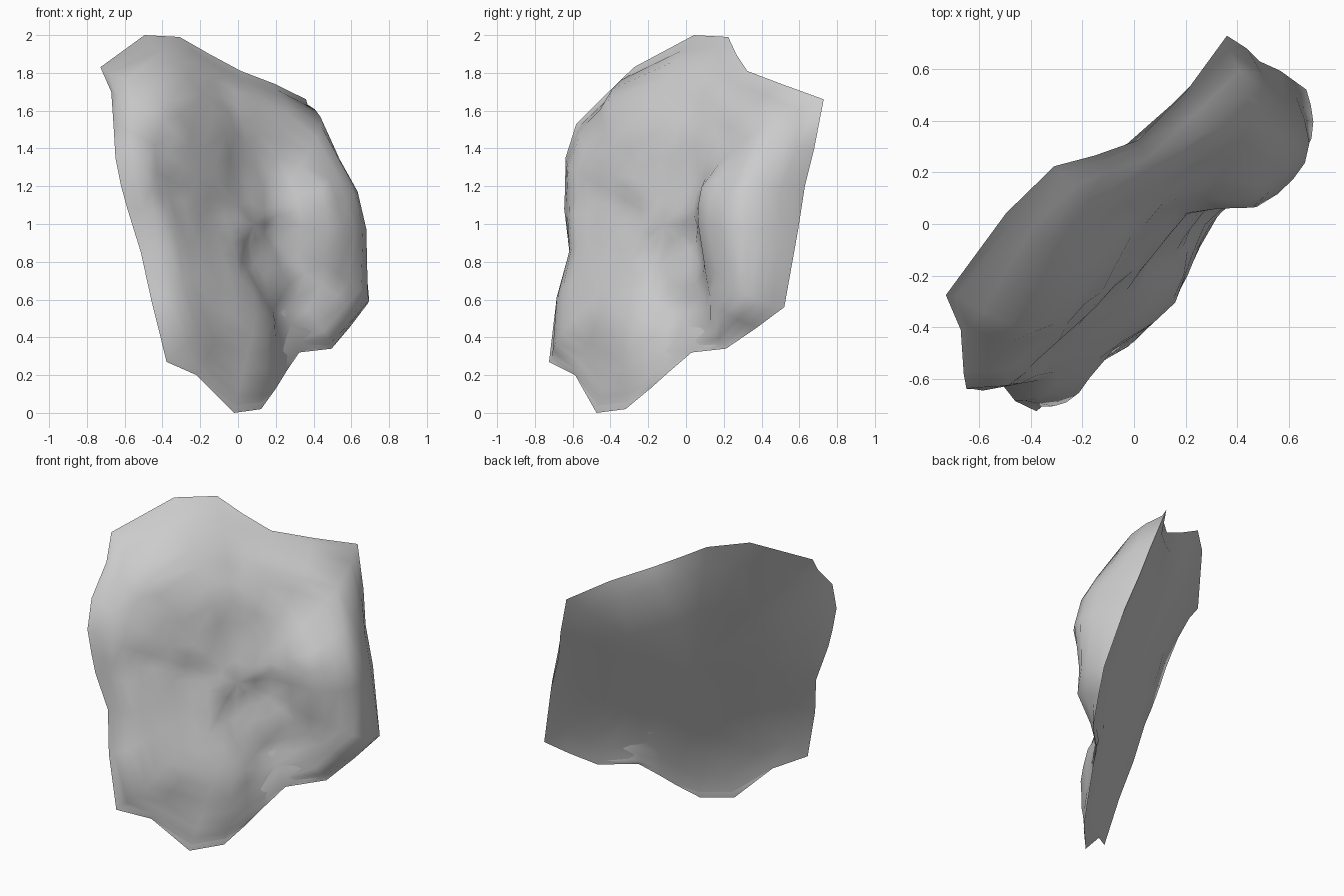
import bpy, bmesh, math, random

if "Cube" in bpy.data.objects:
    bpy.data.objects.remove(bpy.data.objects["Cube"])
random.seed(4)

# Rim outline: sideways position, height, rim depth above the back plane, swell just inside the rim
RIM = [(-.32, 2.0, 0, .03), (-.06, 1.99, 0, .03), (.08, 1.90, .05, .02), (.24, 1.81, .095, .01),
       (.50, 1.74, .07, .01), (.77, 1.66, 0, .02), (.79, 1.40, 0, .10), (.79, 1.20, 0, .15),
       (.82, .97, 0, .12), (.84, .56, -.02, .06), (.68, .45, -.01, .04), (.50, .34, 0, .01),
       (.25, .32, 0, 0), (.12, .22, 0, .01), (.01, .13, 0, .02), (-.14, .02, 0, .01),
       (-.35, 0, 0, .01), (-.57, .20, .01, .02), (-.78, .27, .02, .01),
       (-.81, .60, .05, .03), (-.80, .85, .05, .03), (-.87, 1.08, .10, .02),
       (-.89, 1.20, .115, .02), (-.91, 1.35, .145, .02), (-.877, 1.53, .16, .01),
       (-.764, 1.70, .09, .01), (-.71, 1.83, 0, .02)]

# Relief of the face: sideways position, height, depth above the back plane
RELIEF = [(.55, 1.20, .36), (.52, .96, .33), (.55, .68, .18), (.38, 1.50, .22),
          (.60, 1.45, .24), (.07, 1.48, .21), (.13, .80, .10), (.02, 1.15, .18),
          (.22, .50, .03), (.03, .22, .03), (-.38, .90, .16),
          (-.34, 1.58, .32), (-.30, 1.38, .23), (-.60, 1.40, .25),
          (-.15, 1.80, .16), (-.58, 1.05, .19), (-.60, .60, .15),
          (-.20, .44, .17), (-.34, .27, .06), (-.12, .36, .14)]


def relief(u, z):
    total = depth = 0
    for a, b, h in RELIEF:
        k = math.exp(-((u - a) ** 2 + (z - b) ** 2) / .024) + 1e-5
        total += k
        depth += k * h
    return depth / total


def place(u, z, h):
    # The plate leans back and is turned toward the front right
    w = .32 - .35 * z + h
    return ((u + w) * math.sqrt(.5), (u - w) * math.sqrt(.5), z)


CU, CZ = -.02, 1.0
bm = bmesh.new()


def ring(t, depth):
    pts = []
    for u0, z0, base, swell in RIM:
        u, z = CU + (u0 - CU) * t, CZ + (z0 - CZ) * t
        pts.append(bm.verts.new(place(u, z, depth(u, z, base, swell))))
    return pts


def bridge(a, b):
    n = len(a)
    for i in range(n):
        j = (i + 1) % n
        bm.faces.new((a[i], a[j], b[j], b[i]))


def cap(a, co):
    c = bm.verts.new(co)
    for i in range(len(a)):
        bm.faces.new((a[i], a[(i + 1) % len(a)], c))


# Front relief in concentric rings
rim = ring(1, lambda u, z, b, s: b)
prev = rim
for t in (.965, .92, .86, .78, .69, .59, .48, .36, .24, .12):
    k = min(1, (.965 - t) / .2)
    k = k * (2 - k)
    rough = .01 * k if t > .4 else 0
    cur = ring(t, lambda u, z, b, s: b + s + (relief(u, z) - b - s) * k
               + random.uniform(-rough, rough))
    bridge(prev, cur)
    prev = cur
cap(prev, place(CU, CZ, relief(CU, CZ)))


# Back: almost flat, slightly hollow at the foot
def hollow(u, z):
    return .05 - .03 * z


prev = rim
for t in (.85, .5):
    cur = ring(t, lambda u, z, b, s: hollow(u, z) + (t - .5) * b)
    bridge(prev, cur)
    prev = cur
cap(prev, place(CU, CZ, hollow(CU, CZ)))

bmesh.ops.recalc_face_normals(bm, faces=bm.faces)
bmesh.ops.triangulate(bm, faces=bm.faces)
me = bpy.data.meshes.new("relief_mask")
bm.to_mesh(me)
bm.free()
mask = bpy.data.objects.new("relief_mask", me)
bpy.context.collection.objects.link(mask)
bpy.context.view_layer.objects.active = mask
mask.select_set(True)
bpy.ops.object.shade_smooth_by_angle(angle=math.radians(100))
